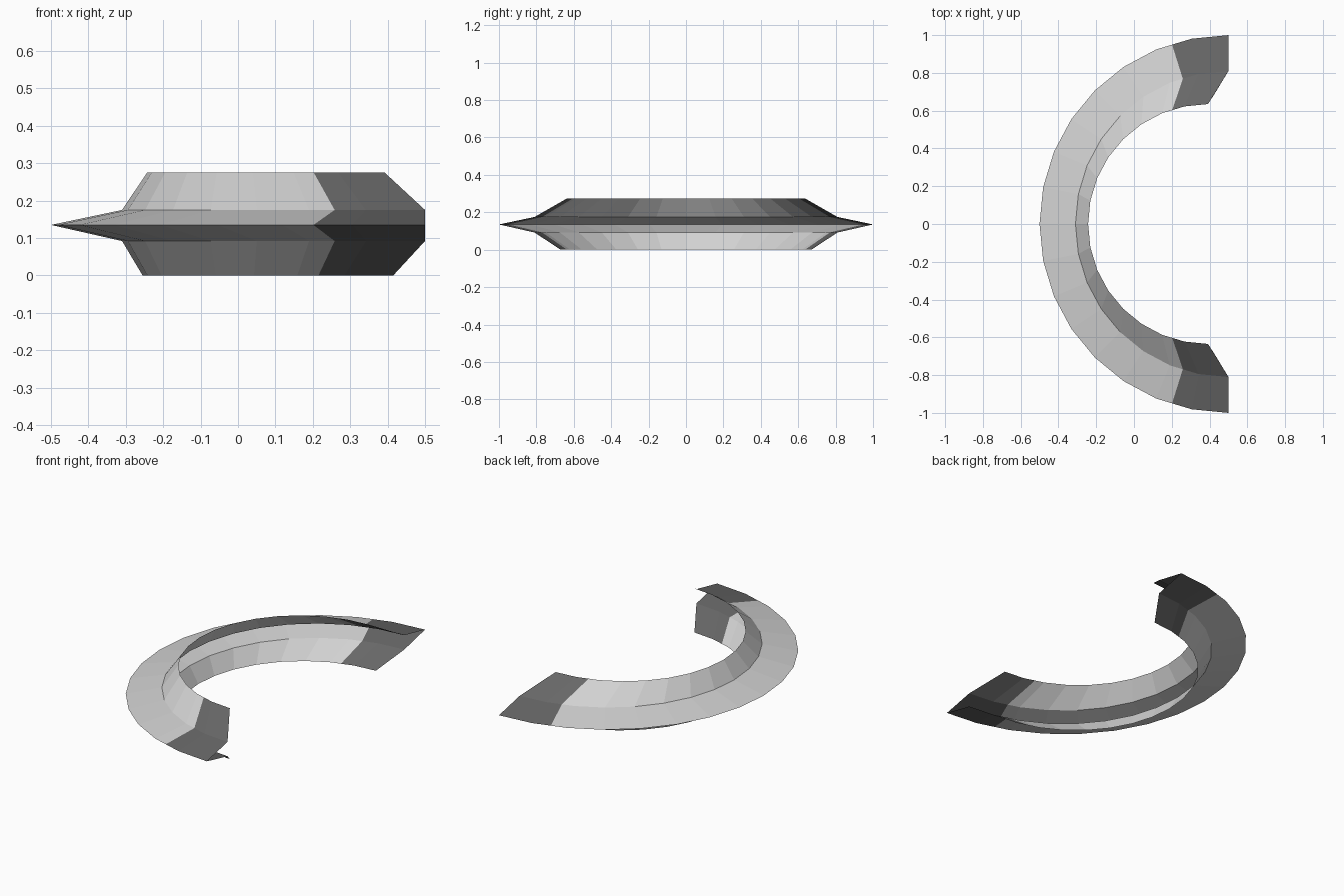
import bpy, bmesh
from math import pi, sin, cos

cube = bpy.data.objects.get("Cube")
if cube:
    bpy.data.objects.remove(cube)


def make_material(name, value):
    mat = bpy.data.materials.new(name)
    mat.use_nodes = True
    colour = (value, value, value, 1)
    mat.diffuse_color = colour
    mat.node_tree.nodes["Principled BSDF"].inputs["Base Color"].default_value = colour
    return mat


# Open section of the half ring: centre x, radius, height
RINGS = [(0.392, 0.635, 0.275), (0.5, 0.81, 0.175), (0.5, 1.0, 0.135),
         (0.5, 0.81, 0.092), (0.415, 0.67, 0.0)]
SEGMENTS = 16
TIP = 1.55  # length of each dark tip, in segments


def ring_point(ring, step):
    """Point on the faceted half circle; fractions lie on the straight facet."""
    cx, r, z = ring
    i = min(int(step), SEGMENTS - 1)
    f = step - i
    a, b = (pi * k / SEGMENTS for k in (i, i + 1))
    x = cx - r * ((1 - f) * sin(a) + f * sin(b))
    y = r * ((1 - f) * cos(a) + f * cos(b))
    return x, y, z


# Sheet swept round the half circle, with an extra cut where each tip starts
steps = sorted(list(range(SEGMENTS + 1)) + [TIP, SEGMENTS - TIP])
bm = bmesh.new()
rows = [[bm.verts.new(ring_point(ring, s)) for s in steps] for ring in RINGS]
for upper, lower in zip(rows, rows[1:]):
    for i in range(len(steps) - 1):
        face = bm.faces.new((upper[i], upper[i + 1], lower[i + 1], lower[i]))
        middle = (steps[i] + steps[i + 1]) / 2
        face.material_index = int(middle < TIP or middle > SEGMENTS - TIP)
        face.normal_update()
        # Upper bands face up, lower bands face down
        if (face.normal.z > 0) != (upper[i].co.z > RINGS[2][2]):
            face.normal_flip()

mesh = bpy.data.meshes.new("curved_blade")
bm.to_mesh(mesh)
bm.free()
mesh.materials.append(make_material("light grey", 0.64))
mesh.materials.append(make_material("dark grey", 0.135))
blade = bpy.data.objects.new("curved_blade", mesh)
bpy.context.collection.objects.link(blade)
